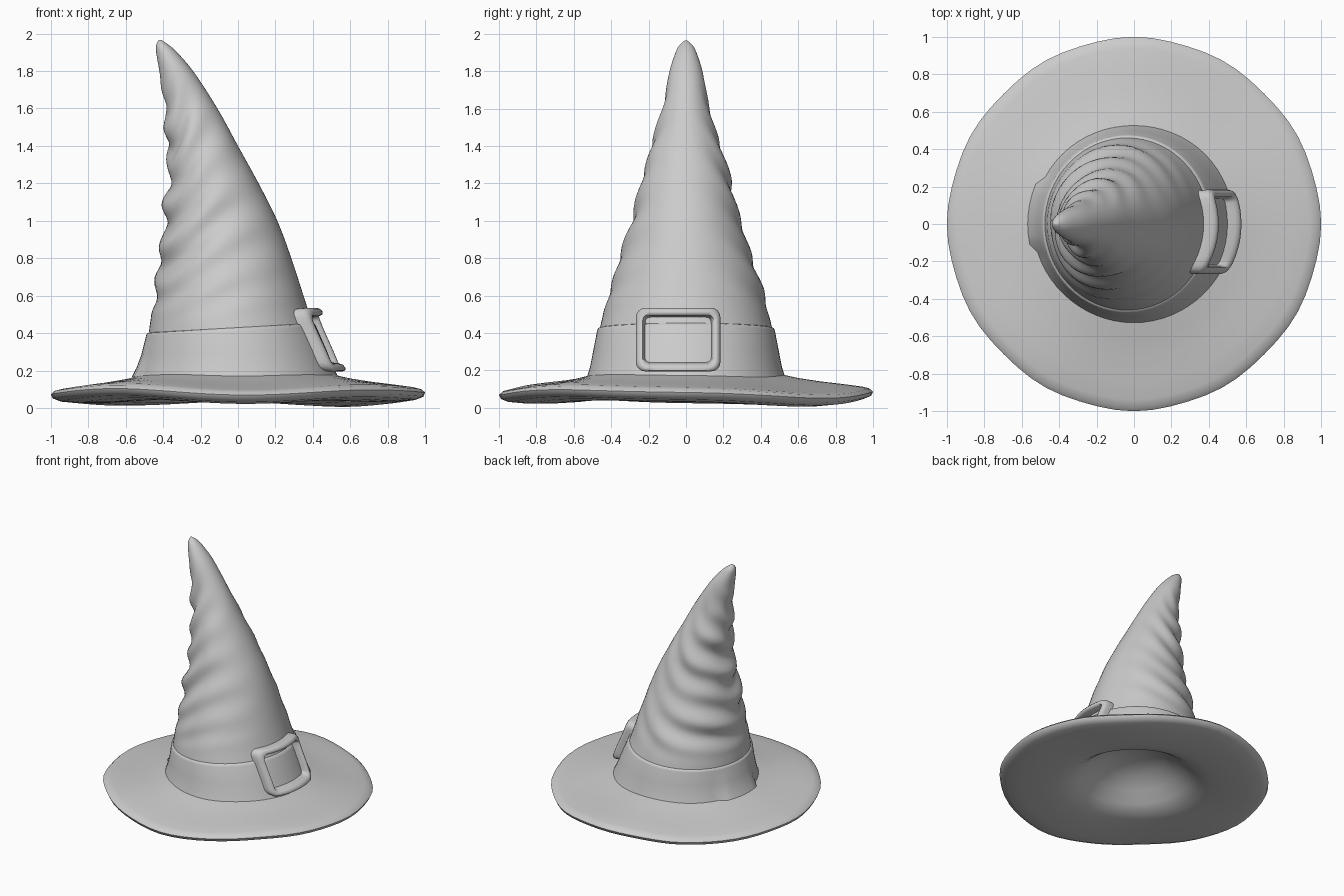
import bpy, math

if "Cube" in bpy.data.objects:
    bpy.data.objects.remove(bpy.data.objects["Cube"])

TAU = 2 * math.pi
SEG = 64

# Crown outline: height, left x, right x, half depth in y
OUTLINE = [
    (0.14, -0.53, 0.53, 0.52), (0.20, -0.515, 0.505, 0.505), (0.30, -0.49, 0.465, 0.485),
    (0.45, -0.47, 0.40, 0.455), (0.60, -0.445, 0.35, 0.415), (0.80, -0.415, 0.285, 0.355),
    (1.00, -0.395, 0.21, 0.29), (1.20, -0.372, 0.11, 0.24), (1.40, -0.375, 0.0, 0.185),
    (1.60, -0.392, -0.11, 0.125), (1.80, -0.42, -0.24, 0.088), (1.90, -0.437, -0.325, 0.056),
    (1.94, -0.437, -0.37, 0.035), (1.965, -0.424, -0.408, 0.006)]


def outline(z):
    """Smoothly interpolated (left, right, depth) of the crown."""
    n = len(OUTLINE)
    i = max(j for j in range(n - 1) if OUTLINE[j][0] <= z + 1e-9)
    p, q = OUTLINE[i], OUTLINE[i + 1]
    before, after = OUTLINE[max(i - 1, 0)], OUTLINE[min(i + 2, n - 1)]
    h = q[0] - p[0]
    t = (z - p[0]) / h
    out = []
    for k in (1, 2, 3):
        m0 = (q[k] - before[k]) / (q[0] - before[0]) * h
        m1 = (after[k] - p[k]) / (after[0] - p[0]) * h
        out.append((2*t**3 - 3*t*t + 1) * p[k] + (t**3 - 2*t*t + t) * m0
                   + (3*t*t - 2*t**3) * q[k] + (t**3 - t*t) * m1)
    return out


def crown_point(z, a, offset=0.0):
    left, right, depth = outline(z)
    return ((left + right) / 2 + ((right - left) / 2 + offset) * math.cos(a),
            (depth + offset) * math.sin(a), z)


def make_loft(name, rings, cap_end=False, closed=False, angle=60):
    """Join equal rings of points with quads."""
    n = len(rings[0])
    verts = [p for ring in rings for p in ring]
    faces = []
    for r in range(len(rings) if closed else len(rings) - 1):
        s = (r + 1) % len(rings)
        for i in range(n):
            j = (i + 1) % n
            faces.append((r*n + i, r*n + j, s*n + j, s*n + i))
    if cap_end:
        faces.append(tuple(range((len(rings) - 1) * n, len(rings) * n)))
    mesh = bpy.data.meshes.new(name)
    mesh.from_pydata(verts, [], faces)
    obj = bpy.data.objects.new(name, mesh)
    bpy.context.collection.objects.link(obj)
    bpy.ops.object.select_all(action='DESELECT')
    obj.select_set(True)
    bpy.context.view_layer.objects.active = obj
    bpy.ops.object.mode_set(mode='EDIT')
    bpy.ops.mesh.select_all(action='SELECT')
    bpy.ops.mesh.normals_make_consistent(inside=False)
    bpy.ops.object.mode_set(mode='OBJECT')
    bpy.ops.object.shade_smooth_by_angle(angle=math.radians(angle))
    return obj


def fold(z, a):
    """Slanted creases, deepest on the side the tip leans to."""
    side = 0.5 - 0.5 * math.cos(a)
    fade = min(1, max(0, (z - 0.48) / 0.15)) * min(1, max(0, (1.78 - z) / 0.35))
    wave = math.sin(TAU * (z - 0.2 * math.cos(a) - 0.03 * math.sin(3 * a)) / 0.21 + 0.6)
    wave += 0.5 * math.sin(TAU * (z - 0.3 * math.cos(a)) / 0.33 + 2 * math.sin(a))
    return 0.017 * side * fade * wave


# Crown: pointed leaning cone with folds
heights = [0.14 + 1.66 * i / 74 for i in range(75)]
heights += [1.825, 1.85, 1.875, 1.90, 1.92, 1.935, 1.95, 1.96, 1.965]
angles = [TAU * i / SEG for i in range(SEG)]
make_loft("crown", [[crown_point(z, a, fold(z, a)) for a in angles] for z in heights],
          cap_end=True)


# Band: thin wrap round the crown foot, thicker where its ends overlap
def band_offset(a, low):
    overlap = 0.022 if math.radians(153) < a < math.radians(196) else 0.0
    return 0.012 + overlap * low


make_loft("band", [[crown_point(z + 0.025 * math.cos(a) * t, a, band_offset(a, 1 - t) * k)
                    for a in angles]
                   for z, t, k in ((0.165, 0, 1.3), (0.22, 0.15, 1), (0.3, 0.5, 1),
                                   (0.41, 0.95, 1), (0.425, 1, 0.8), (0.43, 1, -0.5))])

# Brim: wavy disc with a hollow for the head underneath
BRIM = [(0.44, 0.20), (0.52, 0.187), (0.60, 0.168), (0.72, 0.148), (0.84, 0.132),
        (0.94, 0.118), (0.98, 0.108), (1.0, 0.09), (0.99, 0.068), (0.95, 0.052),
        (0.85, 0.042), (0.72, 0.040), (0.58, 0.046), (0.48, 0.065), (0.41, 0.11),
        (0.33, 0.18), (0.22, 0.25), (0.10, 0.285), (0.01, 0.29)]


def brim_point(r, z, a):
    w = max(0, min(1, (r - 0.4) / 0.5))
    lift = -0.012 * math.sin(a) - 0.014 * math.cos(3 * a - 1.9) + 0.007 * math.sin(5 * a)
    edge = 1 - 0.010 * w * (1 - math.cos(4 * a)) / 2 - 0.006 * w * (1 - math.cos(12 * a)) / 2
    return (r * edge * math.cos(a), r * edge * math.sin(a), z + w * lift - 0.012)


make_loft("brim", [[brim_point(r, z, a) for a in angles] for r, z in BRIM], cap_end=True)


# Buckle: rounded square frame that follows the crown's curve
def buckle_loop(inset, offset):
    hw, hh, rad = 0.226 - inset, 0.170 - inset, max(0.02, 0.05 - inset * 0.5)
    pts = []
    for k, (sy, sz) in enumerate(((1, 1), (-1, 1), (-1, -1), (1, -1))):
        for i in range(5):
            a = (k + i / 4) * math.pi / 2
            pts.append((sy * (hw - rad) + rad * math.cos(a),
                        sz * (hh - rad) + rad * math.sin(a)))
    dense = []
    for i, (y, z) in enumerate(pts):
        y2, z2 = pts[(i + 1) % len(pts)]
        steps = 8 if i % 5 == 4 else 1
        dense += [(y + (y2 - y) * s / steps, z + (z2 - z) * s / steps) for s in range(steps)]
    loop = []
    for y, z in dense:
        y, z = y - 0.042, z + 0.365
        left, right, depth = outline(z)
        x = (left + right) / 2 + (right - left) / 2 * math.sqrt(1 - (y / depth) ** 2)
        loop.append((x + offset, y, z))
    return loop


SECTION = [(0.004, -0.01), (0.0, 0.05), (0.006, 0.068), (0.02, 0.075),
           (0.036, 0.068), (0.043, 0.05), (0.052, -0.01)]
make_loft("buckle", [buckle_loop(i, o) for i, o in SECTION], closed=True)
